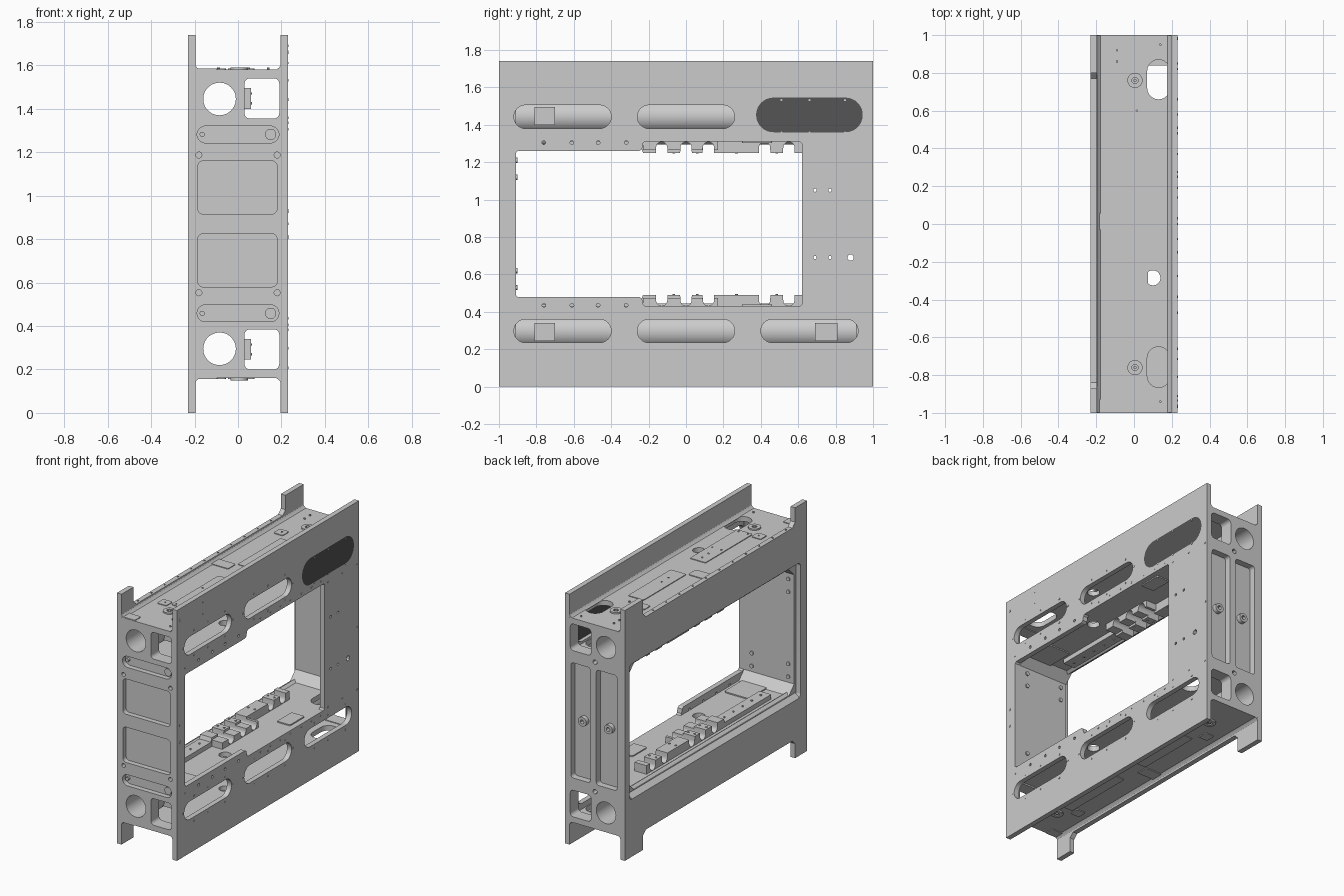
import bpy, bmesh
from math import sin, cos, pi, radians
from mathutils import Matrix, Vector

if "Cube" in bpy.data.objects:
    bpy.data.objects.remove(bpy.data.objects["Cube"])

H = 1.74
AXES = {'x': ((0, 1, 0), (0, 0, 1), (1, 0, 0)),    # profile in (y, z)
        'y': ((1, 0, 0), (0, 0, 1), (0, -1, 0)),   # profile in (x, z)
        'z': ((1, 0, 0), (0, 1, 0), (0, 0, 1))}    # profile in (x, y)


def plate(name, loops, axis, lo, hi, mat=None):
    """Extrude closed 2D loops (inner loops become holes) from lo to hi along axis."""
    cu = bpy.data.curves.new(name, 'CURVE')
    cu.dimensions, cu.fill_mode, cu.extrude = '2D', 'BOTH', (hi - lo) / 2
    for lp in loops:
        sp = cu.splines.new('POLY')
        sp.points.add(len(lp) - 1)
        for p, q in zip(sp.points, lp):
            p.co = (q[0], q[1], 0, 1)
        sp.use_cyclic_u = True
    tmp = bpy.data.objects.new(name + "_curve", cu)
    bpy.context.collection.objects.link(tmp)
    bpy.context.view_layer.update()
    dg = bpy.context.evaluated_depsgraph_get()
    me = bpy.data.meshes.new_from_object(tmp.evaluated_get(dg))
    bpy.data.objects.remove(tmp)
    m = Matrix(AXES[axis]).transposed().to_4x4()
    off = Vector([(lo + hi) / 2 if a == axis else 0 for a in 'xyz'])
    me.transform(Matrix.Translation(off) @ m)
    bm = bmesh.new()
    bm.from_mesh(me)
    bmesh.ops.remove_doubles(bm, verts=bm.verts, dist=1e-5)
    bmesh.ops.recalc_face_normals(bm, faces=bm.faces)
    bm.to_mesh(me)
    bm.free()
    me.materials.clear()
    if mat:
        me.materials.append(mat)
    ob = bpy.data.objects.new(name, me)
    bpy.context.collection.objects.link(ob)
    return ob


def rr(u0, u1, v0, v1, r=0.02, n=6):
    """Rounded rectangle."""
    r = min(r, 0.499 * (u1 - u0), 0.499 * (v1 - v0))
    out = []
    for i, (cx, cy) in enumerate([(u1 - r, v1 - r), (u0 + r, v1 - r), (u0 + r, v0 + r), (u1 - r, v0 + r)]):
        for k in range(n + 1):
            a = (i + k / n) * pi / 2
            out.append((cx + r * cos(a), cy + r * sin(a)))
    return out


def rect(u0, u1, v0, v1):
    return [(u0, v0), (u1, v0), (u1, v1), (u0, v1)]


def circ(u, v, r, n=12):
    return [(u + r * cos(2 * pi * k / n), v + r * sin(2 * pi * k / n)) for k in range(n)]


def flip(lp):
    return [(u, H - v) for u, v in lp]


def both(lps):
    return lps + [flip(l) for l in lps]


# right side plate with stepped window, long slots and small holes
window = [(-.90, .48), (-.25, .48), (-.235, .47), (-.23, .44), (-.22, .43), (.61, .43), (.62, .44)]
window = [(-.91, .49)] + window
window = window + flip(window)[::-1]
slots = [rr(c - .26, c + .26, .235, .36, .0625, 12) for c in (-.66, 0, .66)]
cover = rr(.375, .945, 1.36, 1.545, .0925, 12)
holes = [circ(y, z, .009) for y in (.69, .77) for z in (.69, 1.05)] + [circ(.88, .69, .017)]
holes += both([circ(y, .435, .01) for y in (-.76, -.61, -.47, -.32)])
plate("right_side_plate", [rect(-1, 1, 0, H), window, cover] + slots + [flip(s) for s in slots[:2]] + holes,
      'x', .195, .23)
dark = bpy.data.materials.new("dark_cover")
dark.diffuse_color = (.09, .09, .09, 1)
dark.use_nodes = True
dark.node_tree.nodes["Principled BSDF"].inputs["Base Color"].default_value = dark.diffuse_color
plate("slot_cover", [cover], 'x', .222, .23, dark)

# left side plate with corner tabs and a wide window
low = [(-1, 0), (-.87, 0), (-.87, .10), (-.84, .13), (.77, .13), (.80, .10), (.80, 0), (1, 0)]
plate("left_side_plate", [low + flip(low)[::-1], rr(-.93, .95, .40, 1.34, .03)], 'x', -.23, -.195)

# end walls: through holes on every layer, shallow recesses on the outer layer
body = rect(-.195, .195, .16, 1.58)
through = both([circ(-.085, .295, .088, 40), rr(.03, .19, .20, .385, .025)])
front_recess = both([rr(-.188, .188, .42, .497, .038, 10), rr(-.185, .18, .58, .825, .025),
                     circ(-.18, .553, .014), circ(.18, .553, .014)])
plate("front_wall", [body] + through, 'y', -.965, -.91)
plate("front_wall_face", [body] + through + front_recess, 'y', -1, -.965)
back_recess = [rr(-.17, -.01, .47, 1.27), rr(.035, .185, .47, 1.27)] + both([circ(0, .42, .016)])
plate("back_wall", [body] + through, 'y', .91, .955)
plate("back_wall_face", [body] + through + back_recess, 'y', .955, 1)
plate("back_bosses", [l for x in (-.09, .11) for l in (circ(x, .87, .032, 24), circ(x, .87, .014))],
      'y', .955, .985)
plate("front_slot_bosses", both([l for x, r in ((-.165, .012), (.15, .028))
                                 for l in (circ(x, .458, r, 20), circ(x, .458, r * .6))]), 'y', -.965, -.985 + .04)
plate("front_slot_studs", both([circ(-.165, .458, .012), circ(.15, .458, .026, 20)]), 'y', -.985, -.96)
plate("wall_bolts", [circ(x, z, .014) for x in (-.15, .13) for z in (.53, .62, 1.12, 1.21)], 'y', -.912, -.902)

# rear hand hole and cable hole pierce all webs
rear_oval = rr(.07, .19, .66, .87, .06, 10)
front_oval = rr(.07, .19, -.865, -.65, .06, 10)
cable = circ(.10, -.285, .04, 24)
pads = [rr(-.045, .075, .06, .53, .01), rr(-.045, .075, -.67, -.15, .01),
        rr(-.13, -.058, .573, .645, .01), rr(-.13, -.058, -.705, -.635, .01),
        rr(-.19, -.055, -.03, .055, .01), rr(-.19, -.095, -.998, -.93, .01)]
rings = [l for y in (.76, -.76) for l in (circ(.005, y, .04, 24), circ(.005, y, .017))]

# comb rail profile with round-bottomed notches
NOTCH = (-.13, 0, .12, .42, .55)


def comb(y0, y1, top, start):
    pts = list(start)
    for c in [c for c in NOTCH if y0 < c < y1]:
        pts.append((c - .031, top))
        pts += [(c + .03 * cos(pi + pi * k / 10), .462 + .03 * sin(pi + pi * k / 10)) for k in range(11)]
        pts.append((c + .031, top))
    return pts + [(y1, top), (y1, .42)]


rail = comb(-.23, .62, .49, [(-.75, .42), (-.75, .462), (-.24, .462), (-.23, .49)])
teeth = comb(-.23, .17, .475, [(-.23, .42), (-.23, .475)])

# lower and upper box beams, mirrored about mid height
for beam, up in (("lower", False), ("upper", True)):
    F = flip if up else (lambda lp: lp)

    def level(a, b):
        return (H - b, H - a) if up else (a, b)

    web = rect(-.195, .195, -.999, .999)
    outer_holes = [rear_oval, cable] + ([front_oval] if up else [])
    plate(beam + "_outer_web", [web] + outer_holes, 'z', *level(.16, .195))
    plate(beam + "_inner_web", [rect(-.195, .195, -.91, .91), rear_oval, cable], 'z', *level(.395, .43))
    plate(beam + "_web_pads", pads, 'z', *level(.155, .165))
    plate(beam + "_web_rings", rings, 'z', *level(.15, .165))
    plate(beam + "_web_ring_cores", [circ(.005, y, .009) for y in (.76, -.76)], 'z', *level(.15, .165))
    # round tube and the brackets bolted to it
    plate(beam + "_tube", [F(circ(-.085, .295, .09, 48)), F(circ(-.085, .295, .075, 48))], 'y', -1, 1)
    boxes = [rect(-.81, -.70, .245, .34), rect(.69, .81, .245, .34)]
    plate(beam + "_tube_brackets", [F(b) for b in boxes], 'x', -.01, .06)
    plate(beam + "_bracket_bolts", [F(circ(y, z, .005, 8)) for y in (-.755, .75) for z in (.27, .315)],
          'x', .058, .064)
    # fillets where webs meet side plates, and sloped left lip
    for s in (-1, 1):
        plate(beam + "_outer_fillet", [F([(s * .196, .162), (s * .196, .14), (s * .19, .15), (s * .174, .162)])],
              'y', -.999, .999)
    plate(beam + "_left_lip", [F([(-.23, .40), (-.17, .445), (-.15, .43), (-.17, .40)])], 'y', -.92, .92)
    # comb rail, stepped teeth, pads on the inner web
    plate(beam + "_comb_rail", [F(rail)], 'x', -.13, -.04)
    plate(beam + "_comb_steps", [F(teeth)], 'x', -.04, .04)
    plate(beam + "_inner_pads", [rr(.09, .19, .30, .46, .01), rr(-.02, .17, -.88, -.66, .02)], 'z', *level(.42, .438))
    plate(beam + "_comb_bolts", [circ(x, y, .007, 8) for x in (-.11, -.06) for y in (-.065, .06, .27, .485)],
          'z', *level(.485, .494))
    plate(beam + "_rail_bolts", [circ(-.085, -.7 + .1 * k, .007, 8) for k in range(5)], 'z', *level(.455, .468))

# end corner gussets inside the left opening
for y, s in ((-.91, 1), (.91, -1)):
    for f in (lambda l: l, flip):
        plate("corner_gusset", [f([(y, .42), (y + s * .07, .42), (y, .49)])], 'x', -.195, .19)

# small bolts on side plates and webs
side = [(c + d, z) for c in (-.66, 0, .66) for d in (-.15, 0, .19) for z in (.208, .382)]
side += [(c + d, .2975) for c in (-.66, 0) for d in (-.275, .275)]
side += [(y, .405) for y in (-.08, .03, .14, .25, .37, .48, .58)] + [(-.91, .435), (.66, .435), (.82, .435), (.98, .435)]
plate("right_plate_bolts", both([circ(y, z, .006, 8) for y, z in side]) +
      [circ(-.965, z, .009, 8) for z in (.81, .93, 1.66)] + [circ(.985, .87, .006, 8)] +
      [circ(-.715, z, .005, 8) for z in (1.61, 1.69)], 'x', .228, .233)
edge = [circ(-.212, -.94 + .146 * k, .006, 8) for k in range(14)]
plate("left_edge_bolts", edge[1:-2], 'z', 1.605, 1.614)
plate("web_bolts", [circ(x, y, .006, 8) for x, y in
      ((.14, .95), (.14, -.94), (.015, .6), (.015, .245), (.015, .17), (.015, -.2), (.015, -.27),
       (-.02, -.36), (.05, -.36), (-.02, -.65), (.05, -.65), (-.09, .61), (-.09, -.67), (-.09, .92), (-.09, .86))],
      'z', 1.575, 1.589)

# smooth the round parts while keeping hard edges
bpy.ops.object.select_all(action='SELECT')
bpy.context.view_layer.objects.active = bpy.context.scene.objects[0]
bpy.ops.object.shade_smooth_by_angle(angle=radians(30))
